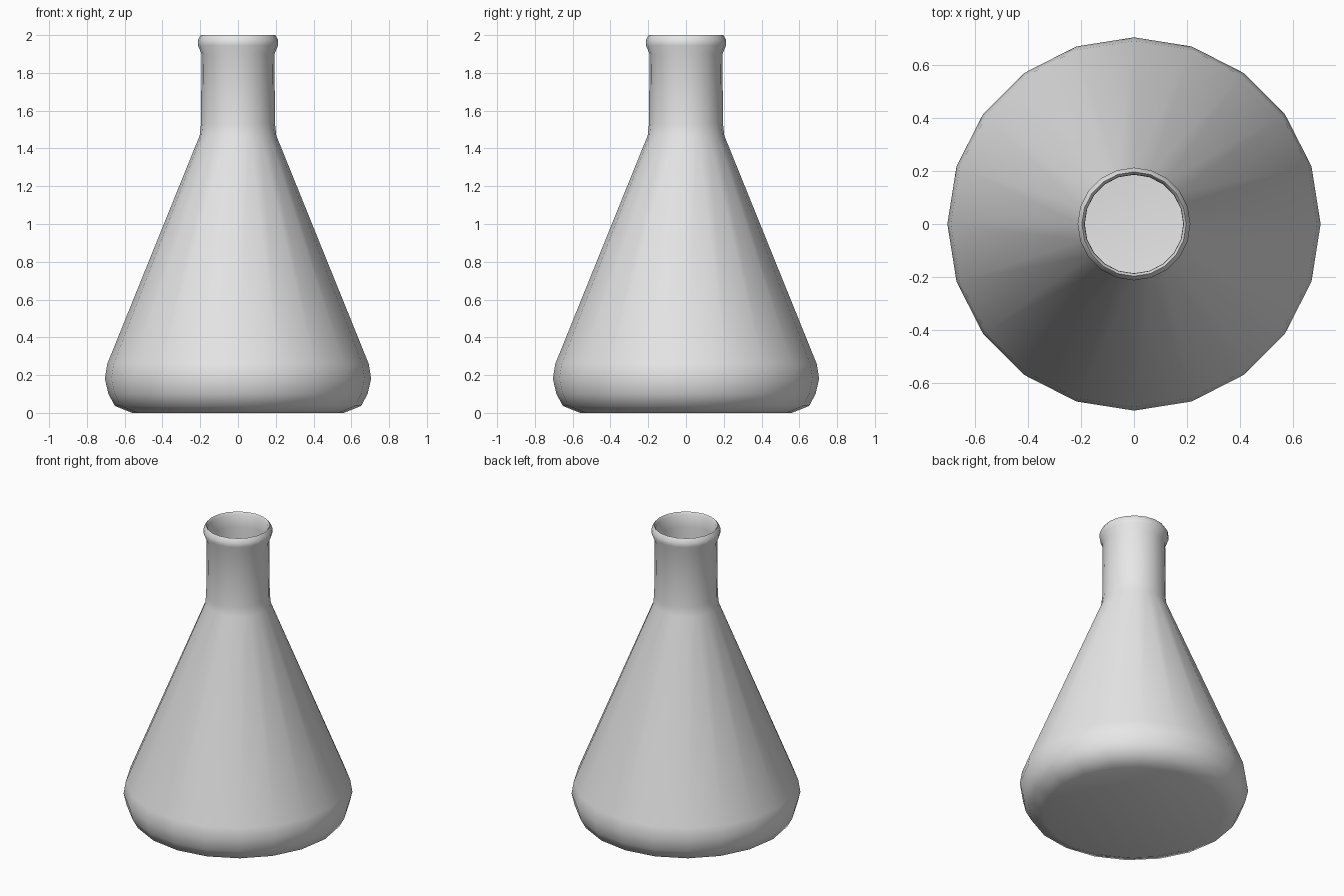
import bpy, bmesh, math

if "Cube" in bpy.data.objects:
    bpy.data.objects.remove(bpy.data.objects["Cube"])

SIDES = 20
WALL = 0.007

# Outer profile (radius, height) from base to rim
profile = [(0.56, 0.0), (0.652, 0.037), (0.686, 0.10), (0.705, 0.18), (0.692, 0.26),
           (0.203, 1.468), (0.196, 1.53), (0.193, 1.90), (0.212, 1.945),
           (0.213, 1.975), (0.197, 2.0)]
# Inner wall follows the body, with a straight neck bore
inner = [(0.187, 1.985), (0.186, 1.90), (0.187, 1.53), (0.196, 1.465)]
inner += [(r - WALL, z + 0.002) for r, z in reversed(profile[1:5])]
inner.append((0.56, WALL))

bm = bmesh.new()
rings = []
for r, z in profile + inner:
    rings.append([bm.verts.new((r * math.cos(2 * math.pi * i / SIDES),
                                r * math.sin(2 * math.pi * i / SIDES), z))
                  for i in range(SIDES)])
for a, b in zip(rings, rings[1:]):
    for i in range(SIDES):
        j = (i + 1) % SIDES
        bm.faces.new((a[i], a[j], b[j], b[i]))

# Outside base and inside floor
bm.faces.new(list(reversed(rings[0])))
bm.faces.new(rings[-1])
bmesh.ops.recalc_face_normals(bm, faces=bm.faces)

mesh = bpy.data.meshes.new("conical_flask")
bm.to_mesh(mesh)
bm.free()
flask = bpy.data.objects.new("conical_flask", mesh)
bpy.context.collection.objects.link(flask)

# Single light grey colour
mat = bpy.data.materials.new("light_grey")
mat.diffuse_color = (0.8, 0.8, 0.8, 1)
mat.use_nodes = True
mat.node_tree.nodes["Principled BSDF"].inputs["Base Color"].default_value = mat.diffuse_color
mesh.materials.append(mat)

bpy.context.view_layer.objects.active = flask
flask.select_set(True)
bpy.ops.object.shade_smooth_by_angle(angle=math.radians(50))
